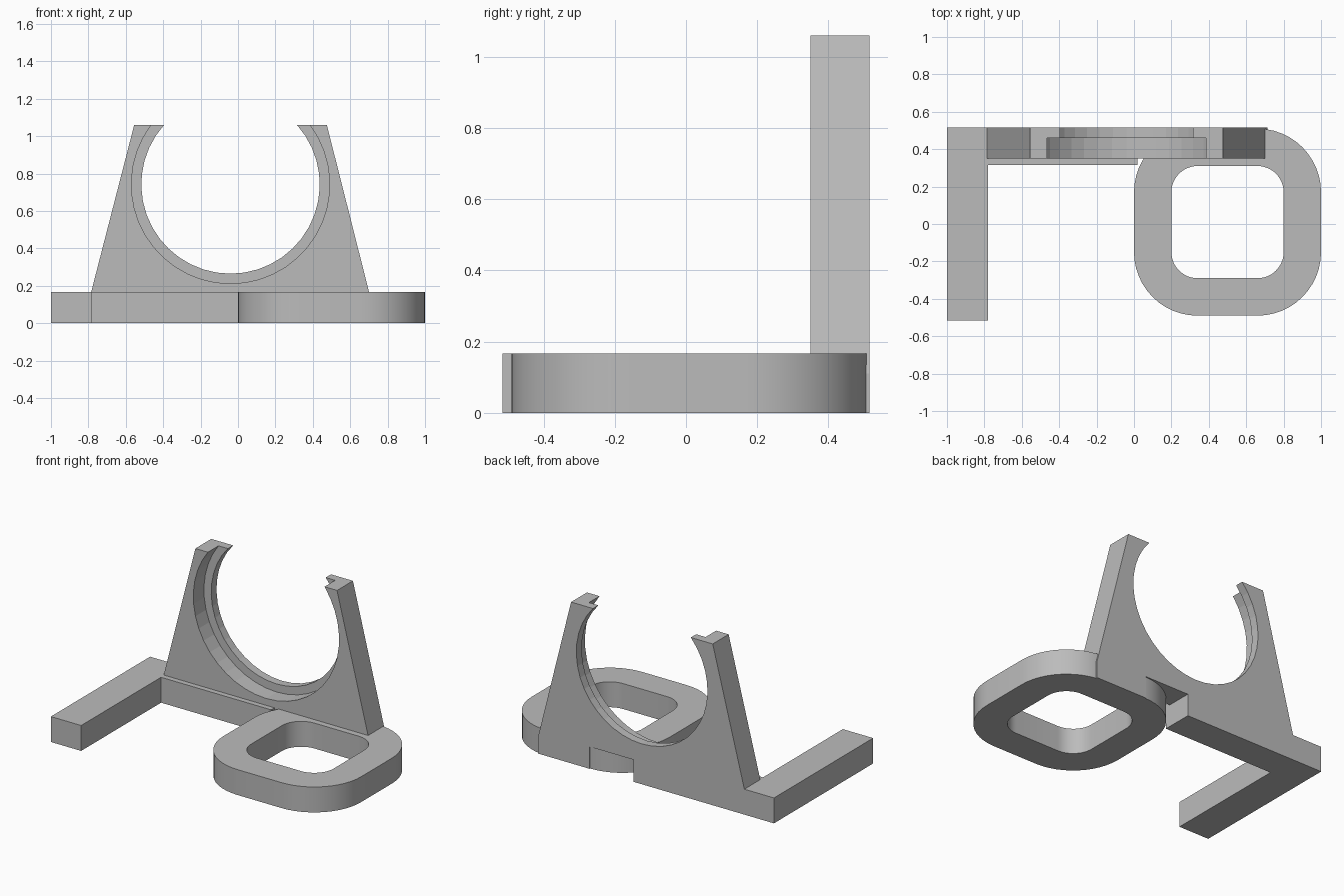
import bpy, bmesh, math
from mathutils import Vector

cube = bpy.data.objects.get("Cube")
if cube:
    bpy.data.objects.remove(cube, do_unlink=True)

GREY = (0.5, 0.5, 0.5, 1)
mat = bpy.data.materials.new("plain_grey")
mat.use_nodes = True
mat.diffuse_color = GREY
mat.node_tree.nodes["Principled BSDF"].inputs["Base Color"].default_value = GREY


def finish(name, bm, smooth=False):
    bmesh.ops.recalc_face_normals(bm, faces=bm.faces)
    mesh = bpy.data.meshes.new(name)
    bm.to_mesh(mesh)
    bm.free()
    mesh.materials.append(mat)
    obj = bpy.data.objects.new(name, mesh)
    bpy.context.collection.objects.link(obj)
    if smooth:
        bpy.ops.object.select_all(action="DESELECT")
        obj.select_set(True)
        bpy.context.view_layer.objects.active = obj
        bpy.ops.object.shade_smooth_by_angle(angle=math.radians(25))
    return obj


def extrude_outline(bm, points, offset):
    face = bm.faces.new([bm.verts.new(p) for p in points])
    new = bmesh.ops.extrude_face_region(bm, geom=[face], use_keep_orig=True)["geom"]
    verts = [g for g in new if isinstance(g, bmesh.types.BMVert)]
    bmesh.ops.translate(bm, verts=verts, vec=Vector(offset))


def rounded_square(cx, cy, half, radius, steps=12):
    points = []
    for k in range(4):
        mid = math.radians(45 + 90 * k)
        ox = cx + math.copysign(half - radius, math.cos(mid))
        oy = cy + math.copysign(half - radius, math.sin(mid))
        for i in range(steps + 1):
            a = math.radians(90 * (k + i / steps))
            points.append((ox + radius * math.cos(a), oy + radius * math.sin(a)))
    return points


BASE_H, BACK, TOP = 0.167, 0.515, 1.06

# L-shaped foot: back bar with a side arm
bm = bmesh.new()
foot = [(-1, -BACK), (-0.78, -BACK), (-0.78, 0.315), (0.02, 0.315), (0.02, BACK), (-1, BACK)]
extrude_outline(bm, [(x, y, 0) for x, y in foot], (0, 0, BASE_H))
finish("foot_bar", bm)

# Rounded square ring foot
bm = bmesh.new()
loops = [[[bm.verts.new((x, y, z)) for x, y in rounded_square(0.5, 0.01, half, r)]
          for z in (0, BASE_H)] for half, r in ((0.5, 0.34), (0.3, 0.14))]
(out_low, out_top), (in_low, in_top) = loops
count = len(out_low)
for a, b in ((out_low, out_top), (out_top, in_top), (in_top, in_low), (in_low, out_low)):
    for i in range(count):
        j = (i + 1) % count
        bm.faces.new((a[i], a[j], b[j], b[i]))
finish("ring_foot", bm, smooth=True)

# Upright cradle: wide front bore, narrower lip behind it
CX, CZ, SEGMENTS = -0.04, 0.742, 30
bm = bmesh.new()
for radius, y0, y1 in ((0.53, 0.35, 0.46), (0.477, 0.46, BACK)):
    start = math.asin((TOP - CZ) / radius)
    sweep = math.pi + 2 * start
    arc = [(CX + radius * math.cos(start - sweep * i / SEGMENTS),
            CZ + radius * math.sin(start - sweep * i / SEGMENTS)) for i in range(SEGMENTS + 1)]
    outline = arc + [(-0.555, TOP), (-0.785, BASE_H), (-0.785, 0.145), (0.34, 0.145),
                     (0.34, 0), (0.715, 0), (0.715, 0.11), (0.475, TOP)]
    extrude_outline(bm, [(x, y0, z) for x, z in outline], (0, y1 - y0, 0))
finish("cradle_upright", bm)
